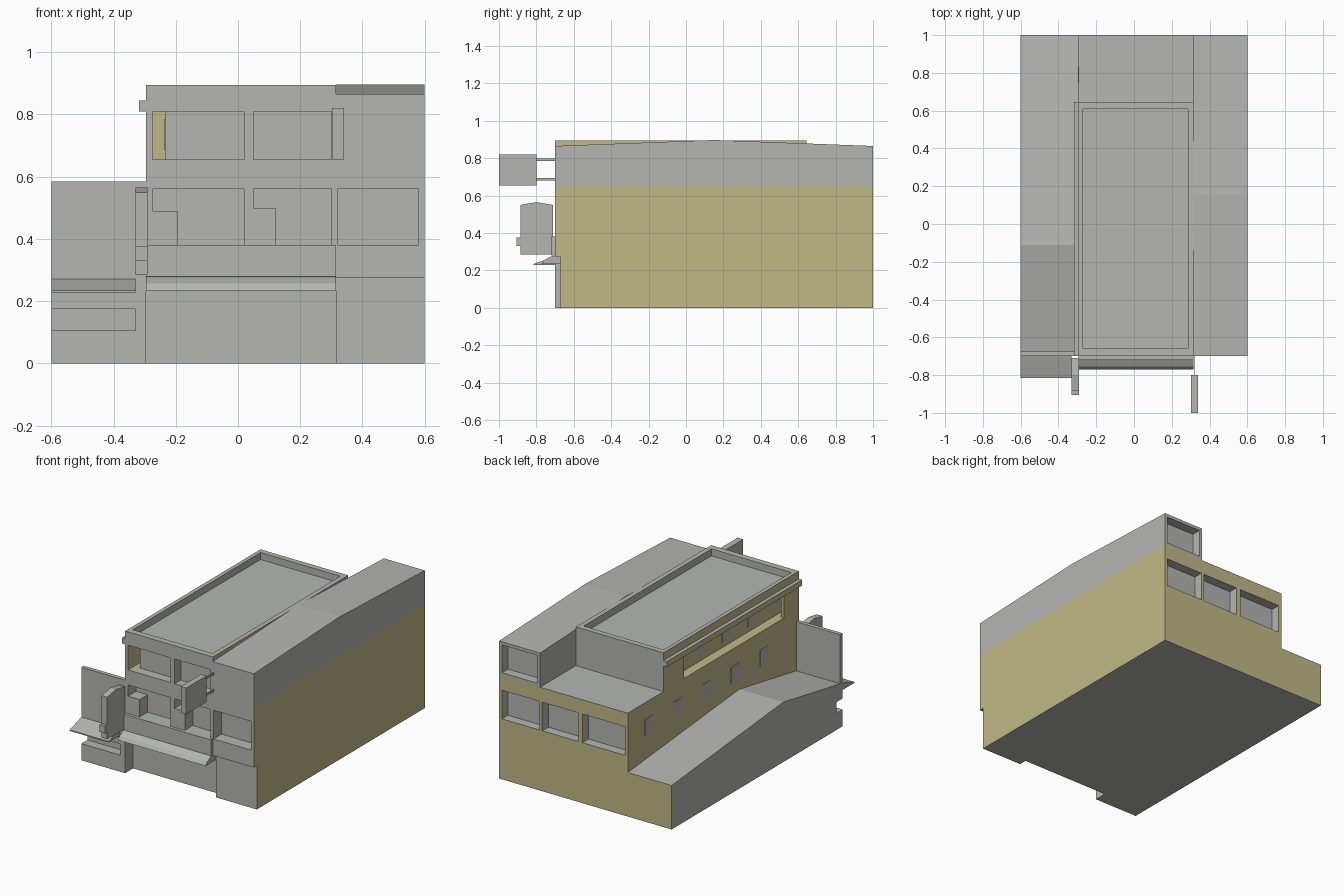
import bpy, bmesh

cube = bpy.data.objects.get("Cube")
if cube:
    bpy.data.objects.remove(cube, do_unlink=True)


def material(name, rgb):
    m = bpy.data.materials.new(name)
    m.use_nodes = True
    m.diffuse_color = (*rgb, 1)
    m.node_tree.nodes["Principled BSDF"].inputs["Base Color"].default_value = (*rgb, 1)
    return m


GREY = material("grey concrete", (0.46, 0.47, 0.45))
TAN = material("tan render", (0.53, 0.485, 0.24))


def prism(name, profile, x0, x1, split=None):
    """Extrude a (y, z) profile along x, optionally scored at one height."""
    bm = bmesh.new()
    face = bm.faces.new([bm.verts.new((x0, y, z)) for y, z in profile])
    moved = bmesh.ops.extrude_face_region(bm, geom=[face])["geom"]
    bmesh.ops.translate(bm, vec=(x1 - x0, 0, 0),
                        verts=[g for g in moved if isinstance(g, bmesh.types.BMVert)])
    if split:
        bmesh.ops.bisect_plane(bm, geom=bm.verts[:] + bm.edges[:] + bm.faces[:],
                               plane_co=(0, 0, split), plane_no=(0, 0, 1))
    bmesh.ops.recalc_face_normals(bm, faces=bm.faces[:])
    mesh = bpy.data.meshes.new(name)
    bm.to_mesh(mesh)
    bm.free()
    mesh.materials.append(GREY)
    obj = bpy.data.objects.new(name, mesh)
    bpy.context.scene.collection.objects.link(obj)
    return obj


def box(name, x0, x1, y0, y1, z0, z1):
    return prism(name, [(y0, z0), (y1, z0), (y1, z1), (y0, z1)], x0, x1)


def cut(obj, *limits):
    """Carve a box out of an object."""
    cutter = box("cutter", *limits)
    cutter.hide_render = True
    mod = obj.modifiers.new("cut", "BOOLEAN")
    mod.operation = "DIFFERENCE"
    mod.solver = "EXACT"
    mod.object = cutter
    bpy.context.view_layer.update()
    dg = bpy.context.evaluated_depsgraph_get()
    mesh = bpy.data.meshes.new_from_object(obj.evaluated_get(dg))
    obj.modifiers.clear()
    obj.data = mesh
    bpy.data.objects.remove(cutter, do_unlink=True)


def paint(obj, is_tan):
    """Give tan to the faces that satisfy a rule on centre and normal."""
    obj.data.materials.clear()
    obj.data.materials.append(GREY)
    obj.data.materials.append(TAN)
    for p in obj.data.polygons:
        p.material_index = int(is_tan(p.center, p.normal))


FRONT, BACK = -0.7, 1.0
LEFT, RIGHT = -0.295, 0.315      # sides of the central block
SILL, HEAD = 0.655, 0.81         # upper opening heights
LOW_SILL, LOW_HEAD = 0.38, 0.56  # lower opening heights
BAYS = [(-0.275, 0.02), (0.05, 0.3)]
SIDE_BAY = (0.32, 0.58)

# Tall wing with a gently ridged roof
tall_wing = prism("tall_wing", [(-0.67, 0), (-0.67, 0.275), (FRONT, 0.275), (FRONT, 0.865),
                                (0.15, 0.897), (BACK, 0.865), (BACK, 0)], RIGHT, 0.6, SILL)
cut(tall_wing, *SIDE_BAY, -0.8, -0.62, LOW_SILL, LOW_HEAD)
cut(tall_wing, *SIDE_BAY, 0.94, 1.1, LOW_SILL, LOW_HEAD)
cut(tall_wing, 0.335, 0.58, 0.94, 1.1, 0.67, 0.845)
paint(tall_wing, lambda c, n: c.z < SILL and (
    (n.x > 0.5 and c.x > 0.59) or (n.y > 0.5 and c.y > 0.99)))

# Central block with rear terrace, sunken roof and window openings
main_block = prism("main_block", [(-0.62, 0), (-0.62, 0.28), (FRONT, 0.28), (FRONT, 0.894),
                                  (0.645, 0.894), (0.645, 0.65), (BACK, 0.65), (BACK, 0)],
                   LEFT, RIGHT)
cut(main_block, -0.27, 0.285, -0.66, 0.61, 0.85, 1)
for x0, x1 in BAYS:
    cut(main_block, x0, x1, -0.8, -0.64, SILL, HEAD)
    cut(main_block, x0, x1, -0.8, -0.62, LOW_SILL, LOW_HEAD)
    cut(main_block, x0, x1, 0.94, 1.1, LOW_SILL, LOW_HEAD)
# Side gallery, joined to the front opening behind the corner post
cut(main_block, -0.4, -0.235, -0.55, 0.443, SILL, HEAD)
cut(main_block, -0.275, -0.235, -0.66, -0.5, SILL, HEAD)


def block_tan(c, n):
    outer = abs(n.x) > 0.5 and (c.x < LEFT + 0.005 or c.x > RIGHT - 0.005)
    rear = n.y > 0.5 and c.y > 0.99
    gallery = c.x < -0.23 and SILL - 0.01 < c.z < HEAD + 0.01 and c.y > -0.69
    return outer or rear or gallery


paint(main_block, block_tan)

# Low wing with a roof falling both ways and a slot in its front
low_wing = prism("low_wing", [(FRONT, 0), (FRONT, 0.272), (-0.11, 0.377),
                              (BACK, 0.277), (BACK, 0)], -0.6, LEFT)
cut(low_wing, -0.7, -0.33, -0.8, -0.64, 0.105, 0.175)
paint(low_wing, lambda c, n: n.y > 0.5 and c.y > 0.99)
box("screen_wall", -0.6, LEFT, FRONT, -0.675, 0.272, 0.585)
prism("low_wing_awning", [(FRONT, 0.228), (-0.815, 0.228), (-0.815, 0.235), (FRONT, 0.272)],
      -0.6, -0.33)

# Front canopy, band and window blocks
prism("front_canopy", [(-0.62, 0.235), (-0.77, 0.235), (-0.755, 0.257), (-0.72, 0.275),
                       (FRONT, 0.28), (-0.62, 0.28)], LEFT, RIGHT)
box("front_band", LEFT, RIGHT, -0.72, FRONT, 0.28, LOW_SILL)
box("window_block_right", -0.275, -0.195, FRONT, -0.62, LOW_SILL, 0.49)
box("window_block_left", 0.05, 0.12, FRONT, -0.62, LOW_SILL, 0.5)

# Ledge along the side of the central block
ledge = box("side_ledge", -0.318, LEFT, FRONT, 0.645, HEAD, 0.845)
paint(ledge, lambda c, n: n.x < -0.5)

# Flush window panes on the side wall and in the gallery
for i in range(5):
    y = 0.79 - 0.287 * i
    box(f"side_pane_{i + 1}", LEFT - 0.002, LEFT, y - 0.043, y + 0.043, 0.44, 0.545)
for i in range(4):
    y = 0.19 - 0.255 * i
    box(f"gallery_pane_{i + 1}", -0.237, -0.235, y - 0.043, y + 0.043, 0.685, 0.785)

# Upright sign with a peaked top and a small box on its nose
prism("upright_sign", [(-0.71, 0.285), (-0.885, 0.285), (-0.885, 0.55),
                       (-0.8, 0.565), (-0.71, 0.55)], -0.33, -0.29)
box("sign_nose_box", -0.33, -0.29, -0.905, -0.885, 0.33, 0.375)

# Hanging sign on two thin brackets
box("hanging_sign", 0.302, 0.34, -1.0, -0.8, SILL, 0.82)
for name, z in (("lower_bracket", 0.68), ("upper_bracket", 0.785)):
    box(name, 0.319, 0.323, -0.8, FRONT, z, z + 0.014)
